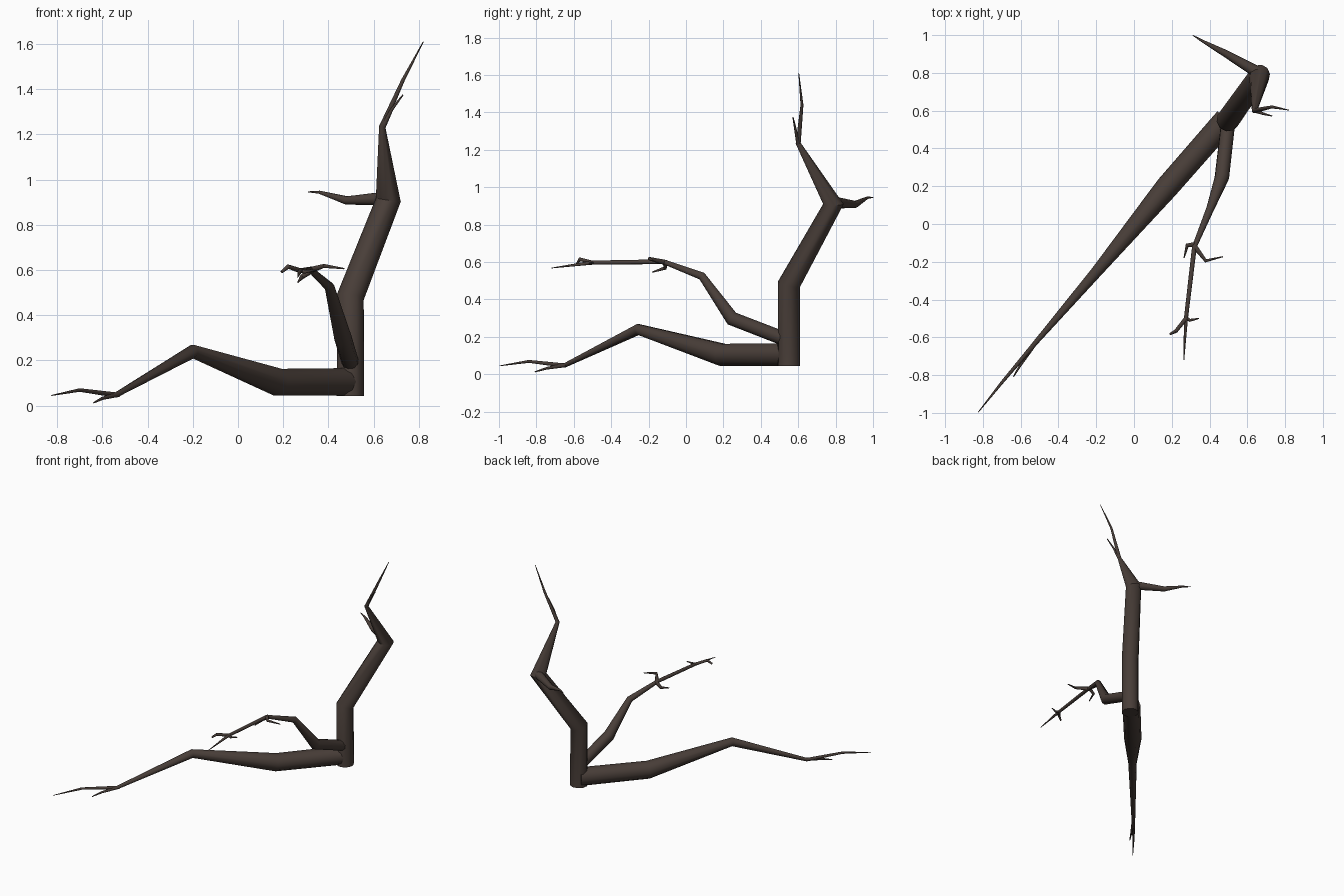
import bpy, bmesh, math
from mathutils import Vector

if "Cube" in bpy.data.objects:
    bpy.data.objects.remove(bpy.data.objects["Cube"])

SIDES = 10
bark = bpy.data.materials.new("dark brown bark")
bark.diffuse_color = (0.066, 0.048, 0.040, 1)
bark.use_nodes = True
bark.node_tree.nodes["Principled BSDF"].inputs["Base Color"].default_value = bark.diffuse_color


def limb(name, points):
    """Sweep a tapering round tube through (x, y, z, radius) points."""
    pos = [Vector(p[:3]) for p in points]
    seg = [(b - a).normalized() for a, b in zip(pos, pos[1:])]
    bm = bmesh.new()
    rings = []
    side = seg[0].orthogonal().normalized()
    for i, p in enumerate(points):
        # rings lie on the bisecting plane at each bend
        t = (seg[max(i - 1, 0)] + seg[min(i, len(seg) - 1)]).normalized()
        side = (side - t * side.dot(t)).normalized()
        up = t.cross(side)
        ring = []
        for k in range(SIDES):
            a = 2 * math.pi * k / SIDES
            ring.append(bm.verts.new(pos[i] + (side * math.cos(a) + up * math.sin(a)) * p[3]))
        rings.append(ring)
    for r0, r1 in zip(rings, rings[1:]):
        for k in range(SIDES):
            n = (k + 1) % SIDES
            bm.faces.new((r0[k], r0[n], r1[n], r1[k]))
    bm.faces.new(rings[0][::-1])
    bm.faces.new(rings[-1])
    bmesh.ops.recalc_face_normals(bm, faces=bm.faces)
    me = bpy.data.meshes.new(name)
    bm.to_mesh(me)
    bm.free()
    me.materials.append(bark)
    ob = bpy.data.objects.new(name, me)
    bpy.context.collection.objects.link(ob)
    bpy.ops.object.select_all(action='DESELECT')
    ob.select_set(True)
    bpy.context.view_layer.objects.active = ob
    bpy.ops.object.shade_smooth_by_angle(angle=math.radians(40))


# upright trunk with its crown tip
limb("trunk", [(.497, .55, .043, .061), (.497, .55, .48, .061), (.665, .788, .91, .056),
               (.638, .60, 1.235, .014), (.73, .62, 1.44, .008), (.82, .603, 1.61, .002)])
limb("crown_twig", [(.638, .602, 1.225, .012), (.68, .585, 1.31, .007), (.73, .572, 1.375, .003)])
limb("trunk_side_branch", [(.66, .80, .917, .032), (.48, .905, .908, .019),
                           (.36, .97, .944, .007), (.31, 1.0, .946, .002)])

# long low branch reaching to the front left
limb("low_branch", [(.49, .555, .105, .064), (.175, .195, .104, .062), (-.20, -.255, .24, .03),
                    (-.54, -.65, .047, .012), (-.70, -.84, .069, .008), (-.825, -.997, .045, .002)])
limb("low_twig", [(-.53, -.64, .05, .012), (-.60, -.745, .032, .007), (-.638, -.808, .013, .003)])

# thin branch rising toward the front
limb("thin_branch", [(.50, .55, .18, .038), (.465, .245, .298, .039), (.405, .085, .525, .022),
                     (.32, -.12, .602, .013), (.275, -.50, .597, .011), (.264, -.72, .568, .002)])
limb("thin_twig_inner_left", [(.325, -.11, .60, .015), (.282, -.112, .568, .010), (.265, -.18, .546, .003)])
limb("thin_twig_inner_right", [(.322, -.12, .60, .014), (.38, -.195, .618, .009), (.47, -.173, .606, .003)])
limb("thin_twig_outer_left", [(.275, -.50, .597, .011), (.222, -.567, .615, .010), (.192, -.582, .591, .006)])
limb("thin_twig_outer_right", [(.272, -.495, .597, .010), (.297, -.51, .592, .008), (.343, -.50, .60, .003)])
